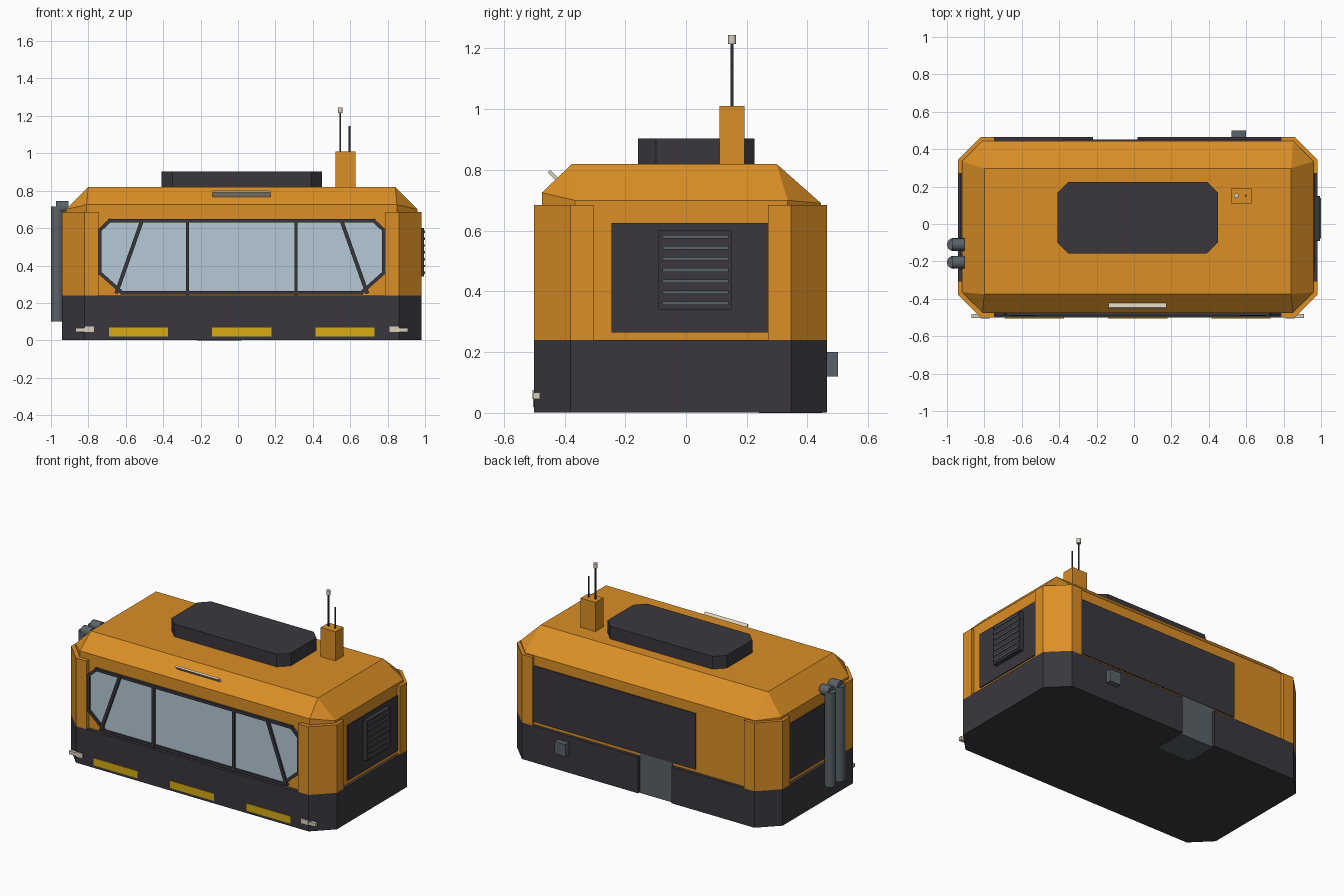
import bpy, bmesh, math
from mathutils import Vector

cube = bpy.data.objects.get("Cube")
if cube:
    bpy.data.objects.remove(cube, do_unlink=True)


def material(name, r, g, b):
    m = bpy.data.materials.new(name)
    m.use_nodes = True
    m.diffuse_color = (r, g, b, 1)
    m.node_tree.nodes["Principled BSDF"].inputs["Base Color"].default_value = (r, g, b, 1)
    return m


ORANGE = material("orange paint", 0.71, 0.275, 0.019)
DARK = material("dark panel", 0.042, 0.039, 0.048)
GLASS = material("pale glass", 0.47, 0.59, 0.67)
STEEL = material("steel grey", 0.1, 0.122, 0.14)
YELLOW = material("warning yellow", 0.68, 0.41, 0.006)
BEIGE = material("lamp beige", 0.70, 0.63, 0.50)


def finish(name, bm, mat):
    bmesh.ops.recalc_face_normals(bm, faces=bm.faces)
    mesh = bpy.data.meshes.new(name)
    bm.to_mesh(mesh)
    bm.free()
    mesh.materials.append(mat)
    ob = bpy.data.objects.new(name, mesh)
    bpy.context.collection.objects.link(ob)
    return ob


def prism(name, pts, axis, lo, hi, mat):
    """Extrude a 2D outline along an axis from lo to hi."""
    bm = bmesh.new()
    place = {"x": lambda a, b, h: (h, a, b),
             "y": lambda a, b, h: (a, h, b),
             "z": lambda a, b, h: (a, b, h)}[axis]
    low = [bm.verts.new(place(a, b, lo)) for a, b in pts]
    high = [bm.verts.new(place(a, b, hi)) for a, b in pts]
    bm.faces.new(low)
    bm.faces.new(high)
    for i in range(len(pts)):
        j = (i + 1) % len(pts)
        bm.faces.new((low[i], low[j], high[j], high[i]))
    return finish(name, bm, mat)


def box(name, x, y, z, mat):
    return prism(name, [(x[0], y[0]), (x[1], y[0]), (x[1], y[1]), (x[0], y[1])], "z", *z, mat)


def octagon(x0, x1, y0, y1, c):
    return [(x0 + c, y0), (x1 - c, y0), (x1, y0 + c), (x1, y1 - c),
            (x1 - c, y1), (x0 + c, y1), (x0, y1 - c), (x0, y0 + c)]


def rod(name, p, q, radius, mat, sides=16):
    p, q = Vector(p), Vector(q)
    bm = bmesh.new()
    bmesh.ops.create_cone(bm, cap_ends=True, segments=sides, radius1=radius,
                          radius2=radius, depth=(q - p).length)
    ob = finish(name, bm, mat)
    ob.location = (p + q) / 2
    ob.rotation_euler = (q - p).to_track_quat("Z", "Y").to_euler()
    for poly in ob.data.polygons:
        poly.use_smooth = len(poly.vertices) == 4
    return ob


def bar(name, p, q, width, y0, y1, mat):
    """Flat strip between two points in the front plane."""
    p, q = Vector(p), Vector(q)
    d = (q - p).normalized() * width / 2
    n = Vector((-d.y, d.x))
    prism(name, [p - d + n, q + d + n, q + d - n, p - d - n], "y", y0, y1, mat)


MID = 0.02  # body centre line in x

# Lower hull with a notch at the rear for the entrance step
hull = octagon(-0.94, 0.98, -0.5, 0.465, 0.12)
hull[5:5] = [(0.02, 0.465), (0.02, 0.435), (-0.22, 0.435), (-0.22, 0.465)]
prism("lower_hull", hull, "z", 0.002, 0.24, DARK)
box("rear_step_door", (-0.218, 0.018), (0.24, 0.45), (0, 0.30), STEEL)
box("rear_socket_box", (0.52, 0.60), (0.46, 0.5), (0.12, 0.20), STEEL)

# Cabin: vertical walls, then slopes rising to a rectangular roof
walls = octagon(-0.92, 0.96, -0.475, 0.445, 0.11)
eaves = [0.725, 0.725, 0.70, 0.70, 0.69, 0.69, 0.70, 0.70]
bm = bmesh.new()
low = [bm.verts.new((x, y, 0.235)) for x, y in walls]
eave = [bm.verts.new((x, y, z)) for (x, y), z in zip(walls, eaves)]
roof = [bm.verts.new((x, y, 0.82)) for x, y in
        ((-0.80, -0.375), (0.84, -0.375), (0.84, 0.298), (-0.80, 0.298))]
corner = [0, 1, 1, 2, 2, 3, 3, 0]
bm.faces.new(low)
bm.faces.new(roof)
for i in range(8):
    j = (i + 1) % 8
    bm.faces.new((low[i], low[j], eave[j], eave[i]))
    top = [roof[corner[j]]]
    if corner[i] != corner[j]:
        top.append(roof[corner[i]])
    bm.faces.new([eave[i], eave[j]] + top)
finish("cabin_shell", bm, ORANGE)

# Corner pillars wrap each chamfered corner
for sx, side in ((-1, "right"), (1, "left")):
    for sy, end in ((-1, "front"), (1, "rear")):
        yc = -0.0175
        outline = [(0.765, 0.4825), (0.84, 0.4825), (0.96, 0.3625), (0.96, 0.2875),
                   (0.92, 0.2875), (0.92, 0.34), (0.82, 0.44), (0.765, 0.44)]
        prism(f"{end}_{side}_pillar", [(MID + sx * x, yc + sy * y) for x, y in outline],
              "z", 0.24, 0.685, ORANGE)

# Panoramic front window with frame and mullions
window = [(-0.64, 0.255), (0.68, 0.255), (0.778, 0.36), (0.778, 0.59),
          (0.725, 0.64), (-0.685, 0.64), (-0.738, 0.59), (-0.738, 0.36)]
window[0], window[1] = (-0.62, 0.255), (0.66, 0.255)
prism("front_glass", window, "y", -0.479, -0.47, GLASS)
for i, p in enumerate(window):
    bar("window_frame", p, window[(i + 1) % 8], 0.018, -0.49, -0.47, DARK)
for s in (-1, 1):
    bar("window_mullion", (MID + s * 0.29, 0.25), (MID + s * 0.29, 0.64), 0.018, -0.492, -0.47, DARK)
    bar("slanted_mullion", (MID + s * 0.668, 0.26), (MID + s * 0.535, 0.635), 0.02, -0.492, -0.47, DARK)

# Dark wall panels on both sides and the rear
box("left_wall_panel", (0.95, 0.967), (-0.245, 0.275), (0.265, 0.625), DARK)
box("right_wall_panel", (-0.927, -0.91), (-0.245, 0.275), (0.265, 0.625), DARK)
box("rear_wall_panel", (-0.385, 0.785), (0.435, 0.452), (0.26, 0.625), DARK)

# Louvred vent
box("vent_housing", (0.96, 0.995), (-0.09, 0.15), (0.34, 0.60), DARK)
for i in range(7):
    z = 0.361 + i * 0.0365
    box("vent_slat", (0.99, 1.0), (-0.078, 0.14), (z - 0.006, z + 0.006), STEEL)

# Twin exhaust pipes with elbows into the roof edge
for y in (-0.11, -0.205):
    rod("exhaust_pipe", (-0.965, y, 0.10), (-0.965, y, 0.715), 0.035, STEEL)
    rod("exhaust_elbow", (-0.972, y, 0.712), (-0.905, y, 0.712), 0.034, STEEL)

# Roof unit and mast
prism("roof_unit", octagon(-0.41, 0.45, -0.158, 0.225, 0.06), "z", 0.815, 0.903, DARK)
box("mast_base", (0.52, 0.627), (0.11, 0.192), (0.81, 1.01), ORANGE)
rod("tall_antenna", (0.547, 0.152, 1.0), (0.547, 0.152, 1.22), 0.005, DARK, 8)
rod("antenna_tip", (0.547, 0.152, 1.215), (0.547, 0.152, 1.245), 0.013, BEIGE, 12)
rod("short_antenna", (0.597, 0.152, 1.0), (0.597, 0.152, 1.145), 0.005, DARK, 8)

# Light bar standing square to the front roof slope
prism("roof_light_bar", [(-0.455, 0.792), (-0.447, 0.80), (-0.415, 0.768), (-0.423, 0.76)],
      "x", -0.135, 0.175, BEIGE)

# Front hull markings and corner lamps
for x in (-0.5325, MID, 0.5725):
    box("warning_strip", (x - 0.158, x + 0.158), (-0.504, -0.495), (0.02, 0.068), YELLOW)
for s in (-1, 1):
    inner, mid, outer = (MID + s * d for d in (0.79, 0.84, 0.89))
    box("front_lamp", sorted((inner, mid)), (-0.505, -0.48), (0.045, 0.075), BEIGE)
    box("front_lamp_arm", sorted((mid, outer)), (-0.502, -0.48), (0.045, 0.067), BEIGE)
